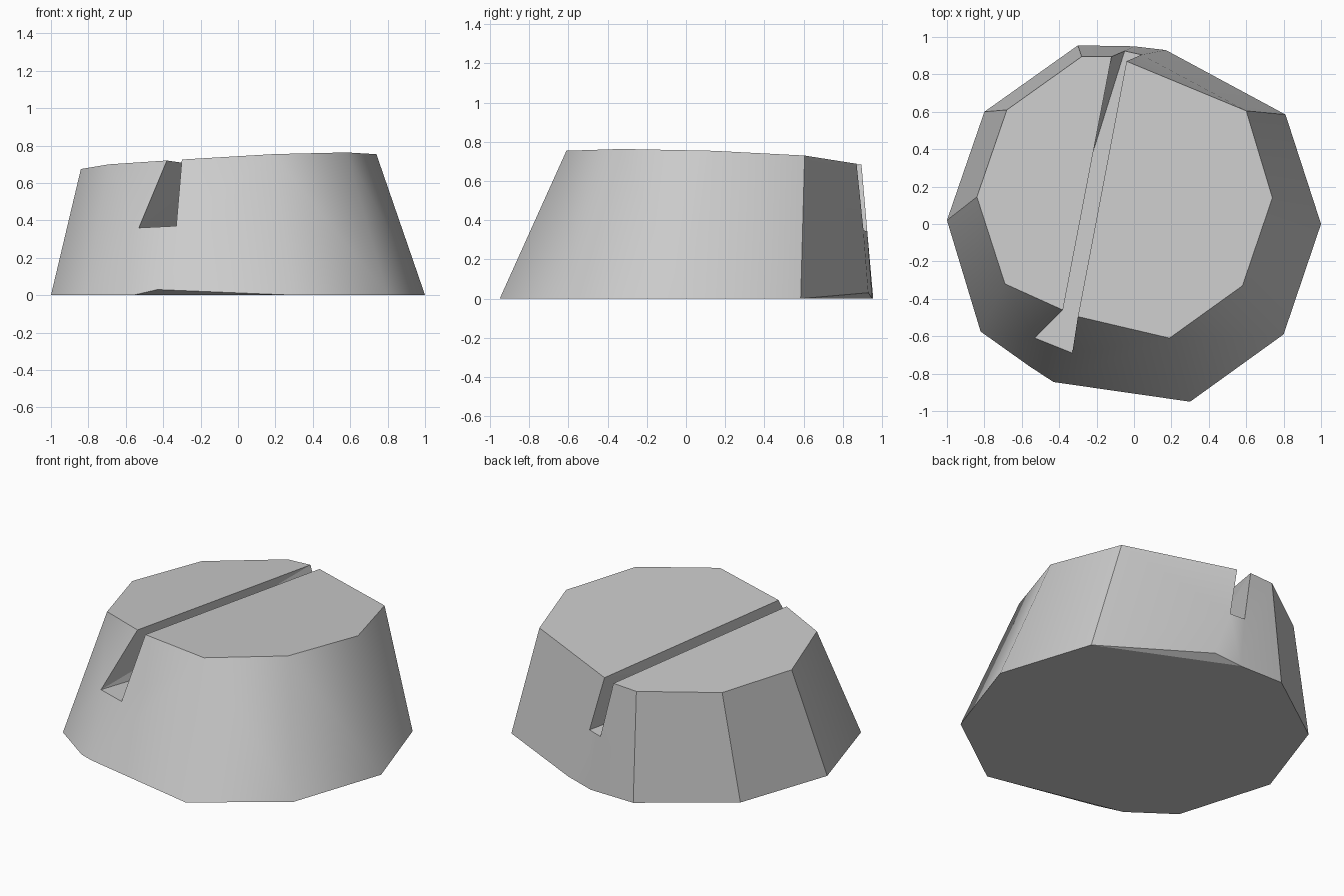
import bpy
import bmesh

cube = bpy.data.objects.get("Cube")
if cube:
    bpy.data.objects.remove(cube, do_unlink=True)

grey = bpy.data.materials.new("light_grey")
grey.use_nodes = True
grey.diffuse_color = (0.6, 0.6, 0.6, 1)
grey.node_tree.nodes["Principled BSDF"].inputs["Base Color"].default_value = (0.6, 0.6, 0.6, 1)

bm = bmesh.new()


def tilted(x, y):
    """Vertex on the gently tilted top plane."""
    return bm.verts.new((x, y, 0.722 + 0.05 * x - 0.037 * y))


def face(*verts):
    return bm.faces.new(verts)


# Base outline, two corners slightly lifted off the ground
base = [bm.verts.new((x, y, 0)) for x, y in (
    (-1, 0.02), (-0.8, 0.6), (-0.3, 0.955), (0, 0.95), (0.17, 0.93), (0.81, 0.585),
    (1, 0), (0.8, -0.59), (0.3, -0.95), (-0.43, -0.845), (-0.56, -0.76), (-0.82, -0.575))]
for i in (4, 9):
    base[i].co.z = 0.03

# Top outline, split in two halves by the slot
left_top = [tilted(*p) for p in (
    (-0.38, -0.46), (-0.69, -0.32), (-0.84, 0.145), (-0.68, 0.61), (-0.28, 0.895), (-0.12, 0.895))]
right_top = [tilted(*p) for p in (
    (-0.04, 0.87), (0.6, 0.605), (0.74, 0.14), (0.58, -0.33), (0.19, -0.61), (-0.3, -0.495))]

# Slot floor corners
floor_fl, floor_fr, floor_br, floor_bl = [bm.verts.new(p) for p in (
    (-0.53, -0.61, 0.36), (-0.33, -0.69, 0.37), (0.04, 0.905, 0.35), (-0.05, 0.925, 0.34))]

# Top halves, slot floor and slot walls
face(*left_top)
face(*right_top)
face(floor_fl, floor_fr, floor_br, floor_bl)
face(left_top[-1], floor_bl, floor_fl)
face(left_top[-1], floor_fl, left_top[0])
face(right_top[0], floor_fr, floor_br)
face(right_top[0], right_top[-1], floor_fr)

# Underside, folded up at the lifted corners
face(*[v for i, v in enumerate(base) if i not in (4, 9)])
for i in (4, 9):
    face(*base[i - 1:i + 2])

# Plain side panels
sides = []
left_base = [base[11], base[0], base[1], base[2]]
right_base = base[5:9]
for low, high in ((left_base, left_top[1:5]), (right_base, right_top[1:5])):
    for i in range(3):
        sides.append(face(low[i], low[i + 1], high[i + 1], high[i]))

# Side panels around the back and front slot openings
sides += [
    face(base[2], base[3], floor_bl, left_top[5], left_top[4]),
    face(base[3], base[4], floor_br, floor_bl),
    face(base[4], base[5], right_top[1], right_top[0], floor_br),
    face(base[8], base[9], floor_fr, right_top[5], right_top[4]),
    face(base[9], base[10], floor_fl, floor_fr),
    face(base[10], base[11], left_top[1], left_top[0], floor_fl),
]
bmesh.ops.recalc_face_normals(bm, faces=bm.faces[:])

# Smooth sides with crisp rims and crisp rear corners
for f in sides:
    f.smooth = True
side_set = set(sides)
crisp = {base[0], base[1], base[2], base[5]}
for e in bm.edges:
    joined = [f in side_set for f in e.link_faces]
    upright = any(v in crisp for v in e.verts) and not all(v in base for v in e.verts)
    e.smooth = all(joined) and not upright

mesh = bpy.data.meshes.new("slotted_block")
bm.to_mesh(mesh)
bm.free()
mesh.materials.append(grey)
block = bpy.data.objects.new("slotted_block", mesh)
bpy.context.collection.objects.link(block)
